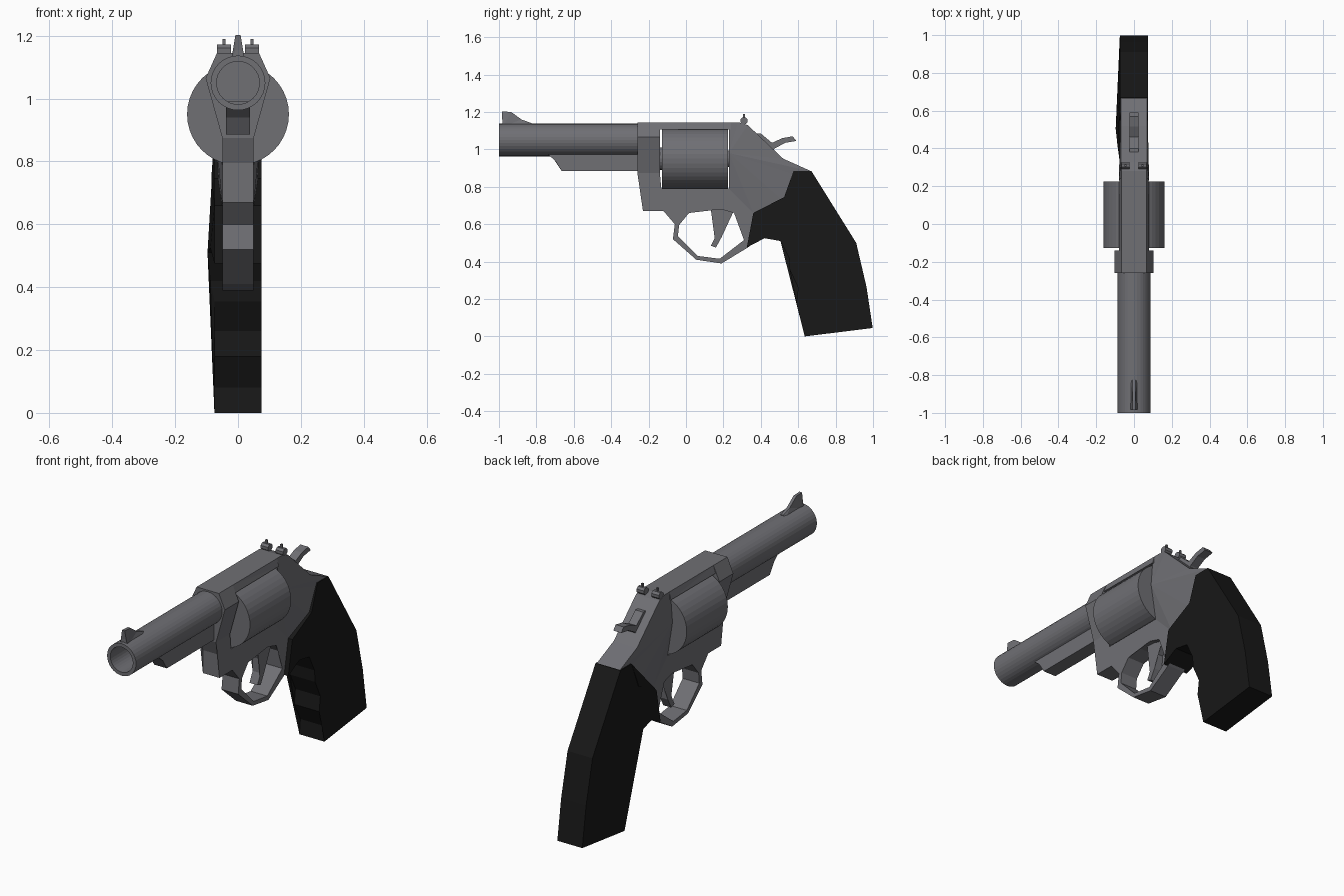
import bpy, bmesh
from math import cos, sin, pi


def material(name, rgb):
    m = bpy.data.materials.new(name)
    m.diffuse_color = (*rgb, 1)
    return m


STEEL = material("dark_steel", (0.16, 0.16, 0.175))
BLACK = material("black_rubber", (0.009, 0.009, 0.009))


def finish(bm, name, mat):
    bmesh.ops.recalc_face_normals(bm, faces=bm.faces)
    me = bpy.data.meshes.new(name)
    bm.to_mesh(me)
    bm.free()
    me.materials.append(mat)
    ob = bpy.data.objects.new(name, me)
    bpy.context.collection.objects.link(ob)
    return ob


def plate(name, pts, w=0.05, mat=STEEL, cx=0, left=None):
    """Side profile of (y, z[, half width]) points, spanning across x.
    left: optional {point index: half width} for the -x side only."""
    bm = bmesh.new()
    left = left or {}
    sides = []
    for s in (-1, 1):
        ring = []
        for i, p in enumerate(pts):
            hw = p[2] if len(p) > 2 else w
            if s < 0:
                hw = left.get(i, hw)
            ring.append(bm.verts.new((cx + s * hw, p[0], p[1])))
        sides.append(ring)
    a, b = sides
    n = len(pts)
    caps = [bm.faces.new(a), bm.faces.new(b[::-1])]
    for i in range(n):
        j = (i + 1) % n
        bm.faces.new((a[i], b[i], b[j], a[j]))
    bmesh.ops.triangulate(bm, faces=caps)
    return finish(bm, name, mat)


def turned(name, z, prof, seg=32, mat=STEEL):
    """Lathe (y, radius) profile around an axis along y; ends are capped."""
    bm = bmesh.new()
    rings = [[bm.verts.new((r * cos(2 * pi * k / seg), y, z + r * sin(2 * pi * k / seg)))
              for k in range(seg)] for y, r in prof]
    for p, q in zip(rings, rings[1:]):
        for k in range(seg):
            m = (k + 1) % seg
            bm.faces.new((p[k], p[m], q[m], q[k]))
    bm.faces.new(rings[0])
    bm.faces.new(rings[-1])
    return finish(bm, name, mat)


# Barrel with open bore, and the shroud beneath it
turned("barrel", 1.05, [(-0.25, 0.087), (-1, 0.087), (-1, 0.068), (-0.6, 0.068)])
plate("barrel_shroud", [(-0.735, 0.97), (-0.70, 0.94), (-0.665, 0.885),
                        (-0.25, 0.885), (-0.25, 0.99), (-0.735, 0.99)], 0.038)

# Drum and its axle
turned("drum", 0.95, [(-0.128, 0.162), (0.225, 0.162)], 40)
turned("axle_front", 0.95, [(-0.145, 0.06), (-0.12, 0.06)], 20)
turned("axle_rear", 0.95, [(0.22, 0.045), (0.24, 0.045)], 20)

# Frame: six-sided front block, top strap, lower body, rear body
bm = bmesh.new()
section = [(0.05, 0.875), (0.103, 1.065), (0.067, 1.145)]
outline = section + [(-x, z) for x, z in reversed(section)]
face = bm.faces.new([bm.verts.new((x, -0.26, z)) for x, z in outline])
ext = bmesh.ops.extrude_face_region(bm, geom=[face])["geom"]
for v in ext:
    if isinstance(v, bmesh.types.BMVert):
        v.co.y = -0.14
if face.is_valid is False or len([f for f in bm.faces if len(f.verts) == 6]) < 2:
    bm.faces.new([v for v in bm.verts if abs(v.co.y + 0.26) < 1e-4])
finish(bm, "frame_front_block", STEEL)

plate("frame_top_strap", [(-0.14, 1.145, 0.067), (0.24, 1.145, 0.067),
                          (0.24, 1.105, 0.078), (-0.14, 1.105, 0.08)])
plate("frame_lower", [(-0.26, 0.875), (-0.23, 0.795), (-0.23, 0.67), (-0.12, 0.67),
                      (-0.06, 0.60), (-0.037, 0.595), (0.016, 0.66), (0.09, 0.685),
                      (0.187, 0.68), (0.257, 0.66), (0.30, 0.61), (0.31, 0.515),
                      (0.33, 0.475), (0.40, 0.53), (0.40, 0.66), (0.23, 0.79),
                      (-0.14, 0.79), (-0.14, 0.875)])
plate("frame_rear", [(0.23, 0.79, 0.05), (0.36, 0.66, 0.05), (0.525, 0.72, 0.06),
                     (0.60, 0.86, 0.068), (0.67, 0.883, 0.07), (0.52, 0.95, 0.07),
                     (0.33, 1.13, 0.07), (0.28, 1.145, 0.067), (0.23, 1.145, 0.067),
                     (0.23, 1.05, 0.083), (0.23, 0.98, 0.08)])

# Trigger guard and trigger
plate("trigger_guard", [(-0.06, 0.60), (-0.07, 0.52), (0.055, 0.41), (0.19, 0.39),
                        (0.33, 0.475), (0.31, 0.515), (0.18, 0.415), (0.064, 0.43),
                        (-0.043, 0.537), (-0.037, 0.595)])
plate("trigger", [(0.13, 0.70), (0.16, 0.615), (0.16, 0.54), (0.133, 0.485),
                  (0.16, 0.475), (0.19, 0.53), (0.197, 0.615), (0.255, 0.67)], 0.024)

# Hammer
plate("hammer", [(0.38, 1.085), (0.40, 1.085), (0.46, 1.035), (0.515, 1.06),
                 (0.57, 1.07), (0.59, 1.045), (0.53, 1.035), (0.475, 1.005),
                 (0.45, 0.98), (0.38, 1.04)], 0.024)

# Front sight blade with flared foot
plate("front_sight", [(-0.985, 1.203), (-0.935, 1.2), (-0.88, 1.16), (-0.825, 1.14),
                      (-0.825, 1.12, 0.022), (-0.98, 1.12, 0.022), (-0.98, 1.155)], 0.008)

# Pair of rear sights: eight-sided block with a small post
for side, s in (("left", -1), ("right", 1)):
    ring = [(0.31 + 0.021 * cos(pi / 8 + k * pi / 4), 1.153 + 0.02 * sin(pi / 8 + k * pi / 4))
            for k in range(8)]
    plate("rear_sight_" + side, ring, 0.022, cx=s * 0.045)
    plate("rear_sight_post_" + side, [(0.305, 1.16), (0.315, 1.16),
                                      (0.315, 1.19), (0.305, 1.19)], 0.005, cx=s * 0.045)

# Grip with finger grooves; the left side swells slightly near the top
plate("grip", [(0.575, 0.885), (0.67, 0.885), (0.91, 0.50), (0.965, 0.265),
               (0.998, 0.045), (0.635, 0), (0.643, 0.08), (0.59, 0.18),
               (0.60, 0.26), (0.555, 0.355), (0.55, 0.42), (0.505, 0.51),
               (0.42, 0.525), (0.325, 0.475), (0.36, 0.66), (0.525, 0.745)],
      0.075, BLACK, left={11: 0.097, 10: 0.088, 12: 0.088, 15: 0.085})
